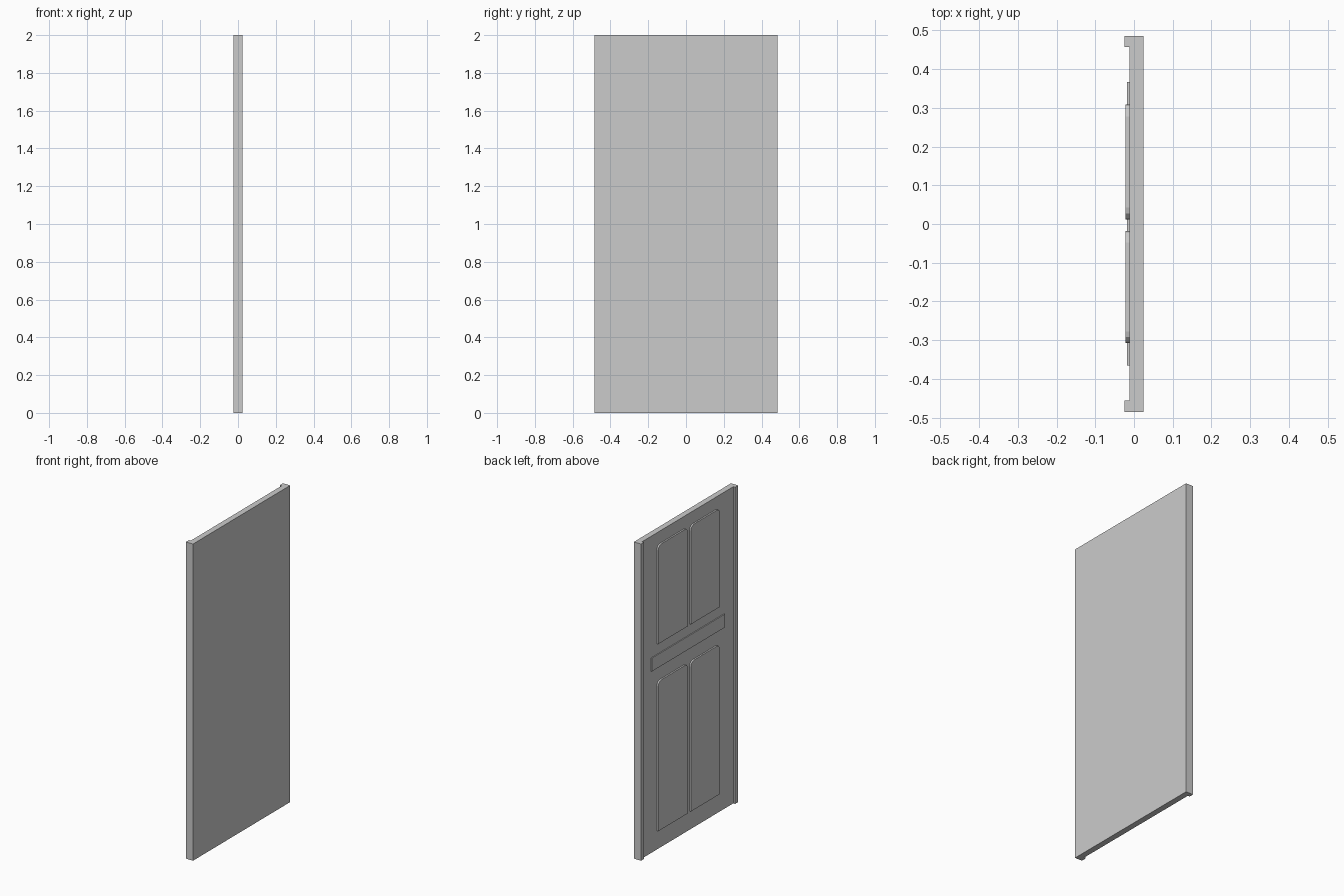
import bpy, bmesh, math

if "Cube" in bpy.data.objects:
    bpy.data.objects.remove(bpy.data.objects["Cube"])


def prism(name, outline, x0, x1):
    """Extrude a (y, z) outline from x0 to x1."""
    bm = bmesh.new()
    face = bm.faces.new([bm.verts.new((x0, y, z)) for y, z in outline])
    ext = bmesh.ops.extrude_face_region(bm, geom=[face])
    verts = [g for g in ext["geom"] if isinstance(g, bmesh.types.BMVert)]
    bmesh.ops.translate(bm, verts=verts, vec=(x1 - x0, 0, 0))
    bmesh.ops.recalc_face_normals(bm, faces=bm.faces)
    mesh = bpy.data.meshes.new(name)
    bm.to_mesh(mesh)
    bm.free()
    obj = bpy.data.objects.new(name, mesh)
    bpy.context.collection.objects.link(obj)
    return obj


def rect(y0, y1, z0, z1):
    return [(y0, z0), (y1, z0), (y1, z1), (y0, z1)]


def round_top(y0, y1, z0, z1, r=0.03, steps=3):
    """Rectangle with both top corners rounded."""
    pts = [(y0, z0), (y1, z0)]
    for cy, start in ((y1 - r, 0), (y0 + r, 90)):
        for i in range(steps + 1):
            a = math.radians(start + 90 * i / steps)
            pts.append((cy + r * math.cos(a), z1 - r + r * math.sin(a)))
    return pts


FACE = -0.012  # decorated face of the slab

# Door slab with a raised strip down each side: one plan profile, extruded up
plan = [(0.025, -0.485), (0.025, 0.485), (-0.025, 0.485), (-0.025, 0.457),
        (FACE, 0.457), (FACE, -0.455), (-0.025, -0.455), (-0.025, -0.485)]
slab = prism("door_slab", plan, 0, 2)
for v in slab.data.vertices:
    z, x, y = v.co
    v.co = (x, y, z)

# Raised panels, two above and two below the lock rail
for row, z0, z1 in (("upper", 1.30, 1.922), ("lower", 0.118, 1.063)):
    for side, y0, y1 in (("left", 0.012, 0.308), ("right", -0.307, -0.018)):
        prism(f"{row}_{side}_panel", round_top(y0, y1, z0, z1), FACE, -0.022)

# Lock rail across the middle
prism("lock_rail", rect(-0.365, 0.367, 1.148, 1.232), FACE, -0.018)
